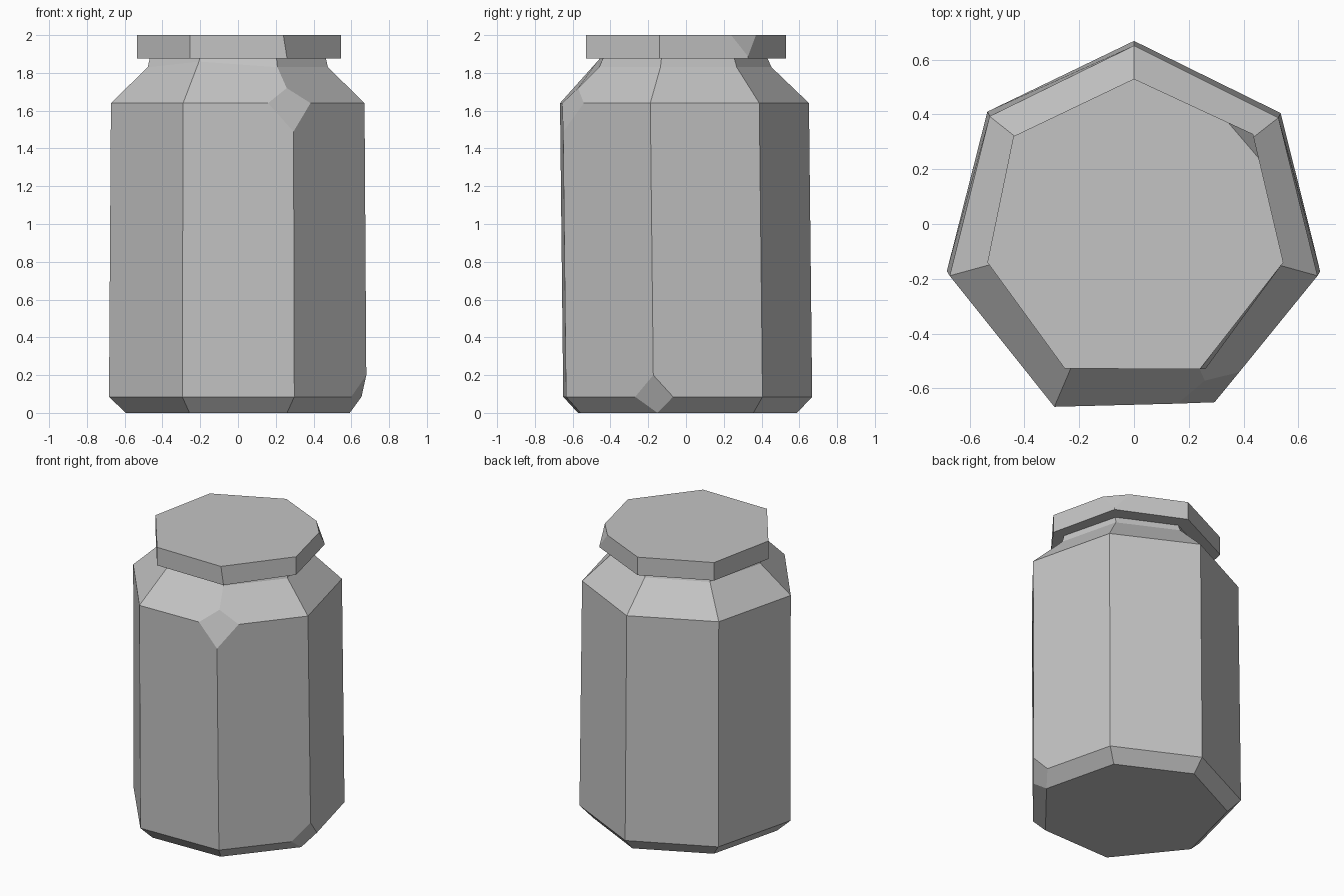
import bpy, bmesh
from mathutils import Vector

cube = bpy.data.objects.get("Cube")
if cube:
    bpy.data.objects.remove(cube)

GREY = (0.55, 0.55, 0.55, 1)
grey = bpy.data.materials.new("plain grey")
grey.use_nodes = True
grey.diffuse_color = GREY
grey.node_tree.nodes["Principled BSDF"].inputs["Base Color"].default_value = GREY

# Uneven seven-sided outlines
JAR = [(0, .668), (.535, .405), (.68, -.172), (.298, -.635),
       (-.295, -.65), (-.683, -.172), (-.535, .41)]
LID = [(0, .53), (.435, .328), (.545, -.14), (.24, -.53),
       (-.253, -.527), (-.535, -.14), (-.44, .32)]


def ring(outline, z, sx=1, sy=1, dy=0):
    return [Vector((x * sx, y * sy + dy, z)) for x, y in outline]


def loft(name, rings, chips):
    """Stack rings into a closed solid, then knock flat chips off its corners."""
    bm = bmesh.new()
    rows = [[bm.verts.new(p) for p in r] for r in rings]
    n = len(rows[0])
    for low, high in zip(rows, rows[1:]):
        for i in range(n):
            j = (i + 1) % n
            bm.faces.new((low[i], low[j], high[j], high[i]))
    bm.faces.new(rows[0])
    bm.faces.new(rows[-1])
    for a, b, c in chips:
        normal = (b - a).cross(c - a).normalized()
        if normal.dot(a - Vector((0, 0, 1))) < 0:
            normal.negate()
        cut = bmesh.ops.bisect_plane(bm, geom=bm.verts[:] + bm.edges[:] + bm.faces[:],
                                     plane_co=a, plane_no=normal, clear_outer=True)
        edges = [e for e in cut["geom_cut"] if isinstance(e, bmesh.types.BMEdge)]
        bmesh.ops.holes_fill(bm, edges=edges, sides=0)
    bmesh.ops.recalc_face_normals(bm, faces=bm.faces)
    mesh = bpy.data.meshes.new(name)
    bm.to_mesh(mesh)
    bm.free()
    mesh.materials.append(grey)
    obj = bpy.data.objects.new(name, mesh)
    bpy.context.collection.objects.link(obj)


# Jar body: bevelled foot, tall wall, sloping shoulder, short neck
foot = ring(JAR, .085)
shoulder = ring(JAR, 1.64, .985, 1, -.017)
shoulder_chip = (shoulder[3].lerp(shoulder[4], .23), shoulder[3].lerp(shoulder[2], .24),
                 shoulder[3].lerp(foot[3], .097))
foot_chip = (foot[2].lerp(foot[3], .21), foot[2].lerp(foot[1], .18),
             foot[2].lerp(shoulder[2], .074))
neck_base = ring(JAR, 1.83, .7, .7, -.015)
neck_base[4].z += .03
loft("jar_body", [ring(JAR, 0, .87, .88), foot, shoulder, neck_base,
                  ring(JAR, 1.89, .68, .66, -.015)],
     [shoulder_chip, foot_chip])

# Lid: flat slab with one broken corner
lid_base = ring(LID, 1.875)
lid_base[3].x += .02
lid_top = ring(LID, 2)
lid_chip = (lid_top[1].lerp(lid_top[0], .21), lid_top[1].lerp(lid_top[2], .19),
            lid_top[1].lerp(lid_base[1], .9))
loft("lid", [lid_base, lid_top], [lid_chip])
